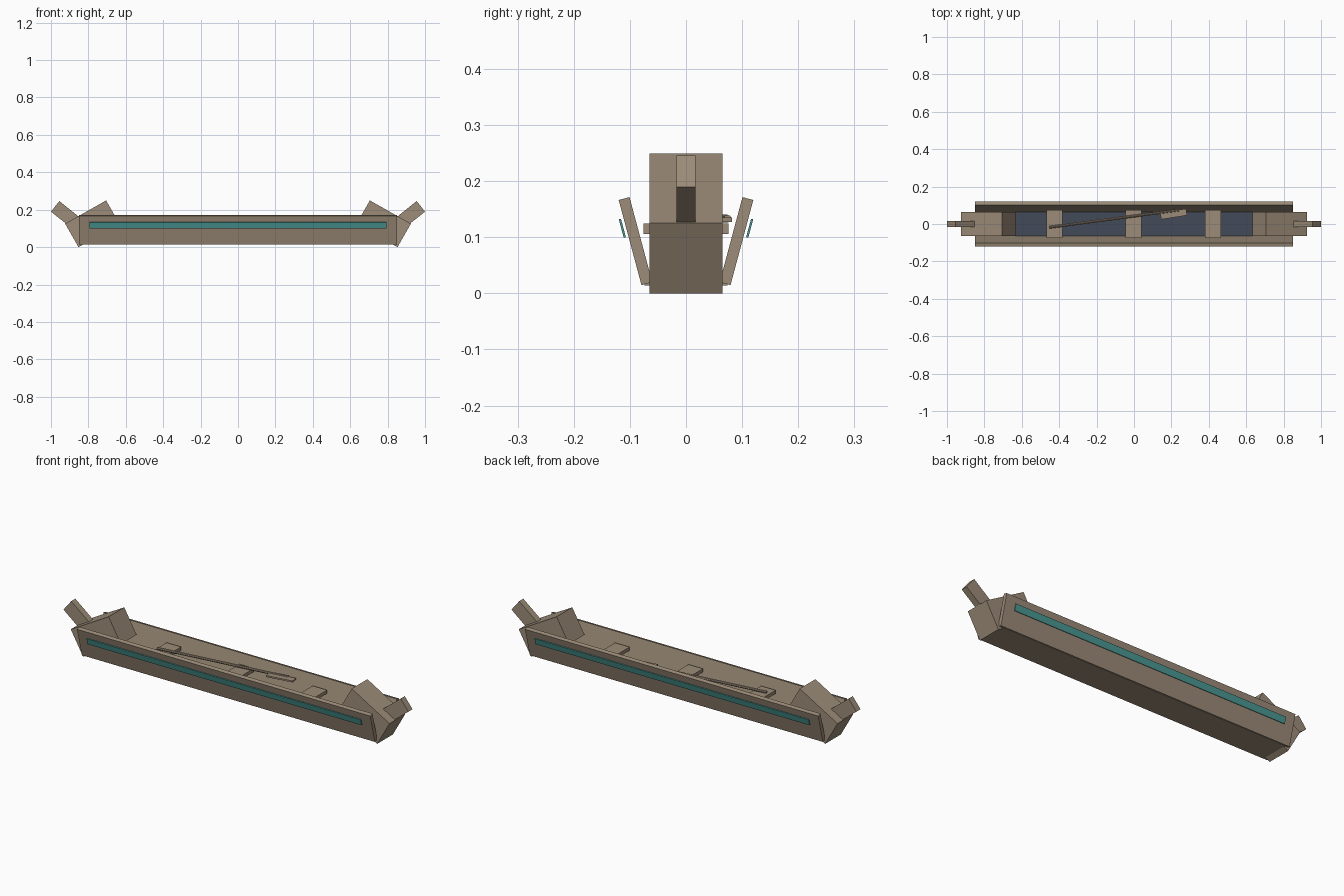
import bpy, bmesh, math
from mathutils import Vector

if "Cube" in bpy.data.objects:
    bpy.data.objects.remove(bpy.data.objects["Cube"])


def material(name, rgb):
    lin = [((c / 255 + 0.055) / 1.055) ** 2.4 for c in rgb]
    m = bpy.data.materials.new(name)
    m.diffuse_color = (*lin, 1)
    m.use_nodes = True
    m.node_tree.nodes["Principled BSDF"].inputs["Base Color"].default_value = m.diffuse_color
    return m


WOOD = material("weathered wood", (156, 140, 120))
TEAL = material("teal paint", (75, 152, 148))
SLATE = material("slate floor", (68, 75, 88))


def box(name, size, loc, mat, rot=(0, 0, 0)):
    me = bpy.data.meshes.new(name)
    bm = bmesh.new()
    bmesh.ops.create_cube(bm, size=1)
    bmesh.ops.scale(bm, vec=size, verts=bm.verts)
    bm.to_mesh(me)
    bm.free()
    me.materials.append(mat)
    ob = bpy.data.objects.new(name, me)
    ob.location = loc
    ob.rotation_euler = [math.radians(a) for a in rot]
    bpy.context.collection.objects.link(ob)
    return ob


# Hull bottom and inner floor
box("hull_bottom", (1.66, 0.148, 0.02), (0, 0, 0.024), WOOD)
box("inner_floor", (1.6, 0.128, 0.004), (0, 0, 0.036), SLATE)

for s, side in ((-1, "front"), (1, "back")):
    # Flared side planks with painted stripes
    box("side_plank_" + side, (1.7, 0.02, 0.157), (0, s * 0.09, 0.093), WOOD, (-15 * s, 0, 0))
    box("side_stripe_" + side, (1.59, 0.004, 0.034), (0, s * 0.1135, 0.116), TEAL, (-15 * s, 0, 0))

for s, side in ((-1, "left"), (1, "right")):
    # Tilted end blocks and raised tips
    box("end_block_" + side, (0.252, 0.13, 0.144), (s * 0.779, 0, 0.1247), WOOD, (0, 29.6 * s, 0))
    box("tip_" + side, (0.15, 0.034, 0.072), (s * 0.919, 0, 0.171), WOOD, (0, -38.5 * s, 0))

# Cross benches
for i, x in enumerate((-0.425, -0.003, 0.422)):
    box(f"bench_{i + 1}", (0.084, 0.152, 0.018), (x, 0, 0.115), WOOD)

# Paddle resting on the benches
a, b = Vector((-0.455, -0.018, 0.133)), Vector((0.24, 0.074, 0.133))
bpy.ops.mesh.primitive_cylinder_add(vertices=8, radius=0.007, depth=(b - a).length, location=(a + b) / 2)
shaft = bpy.context.object
shaft.name = "paddle_shaft"
shaft.rotation_euler = (b - a).to_track_quat('Z', 'Y').to_euler()
shaft.data.materials.append(WOOD)
box("paddle_blade", (0.14, 0.036, 0.008), (0.212, 0.053, 0.131), WOOD, (0, 0, 9))
